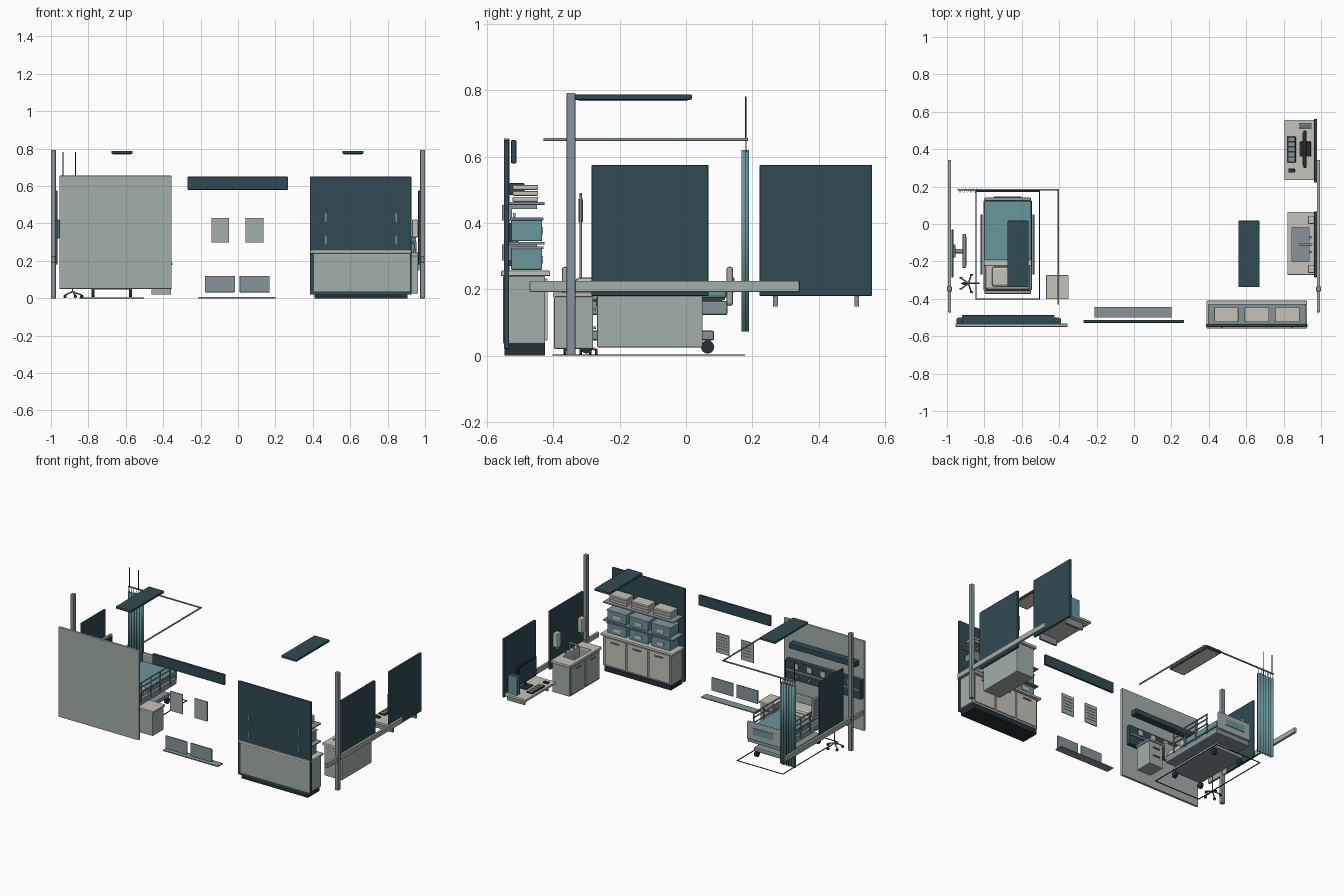
import bpy, bmesh, math
from mathutils import Vector


def mat(name, r, g, b):
    m = bpy.data.materials.new(name)
    m.diffuse_color = (r, g, b, 1)
    return m


DARK = mat("dark_teal", .03, .07, .085)
TEAL = mat("teal", .14, .31, .33)
SAGE = mat("sage_grey", .36, .43, .41)
CREAM = mat("cream", .56, .55, .48)
SLATE = mat("slate", .24, .30, .32)
BLACK = mat("charcoal", .02, .028, .032)
LAMP = mat("lamp_diffuser", .75, .68, .55)


def finish(name, bm, m):
    bmesh.ops.recalc_face_normals(bm, faces=bm.faces)
    me = bpy.data.meshes.new(name)
    bm.to_mesh(me)
    bm.free()
    o = bpy.data.objects.new(name, me)
    bpy.context.collection.objects.link(o)
    if m:
        me.materials.append(m)
    return o


def box(name, x, y, z, m, bevel=0):
    bm = bmesh.new()
    bmesh.ops.create_cube(bm, size=1)
    for v in bm.verts:
        v.co = Vector([(a + b) / 2 + (b - a) * c for (a, b), c in zip((x, y, z), v.co)])
    o = finish(name, bm, m)
    if bevel:
        mod = o.modifiers.new("bevel", 'BEVEL')
        mod.width, mod.segments = bevel, 2
    return o


def rod(name, a, b, r, m, n=12):
    a, b = Vector(a), Vector(b)
    bm = bmesh.new()
    bmesh.ops.create_cone(bm, cap_ends=True, segments=n, radius1=r, radius2=r, depth=(b - a).length)
    q = (b - a).to_track_quat('Z', 'Y')
    for v in bm.verts:
        v.co = q @ v.co + (a + b) / 2
    for f in bm.faces:
        f.smooth = len(f.verts) == 4
    return finish(name, bm, m)


# side wall posts and rails, ceiling light panels
for s, side in ((-1, "left"), (1, "right")):
    xs = lambda a, b: tuple(sorted((s * a, s * b)))
    box(side + "_wall_post", xs(.974, 1), (-.36, -.334), (0, .793), SLATE, .003)
    box(side + "_wall_rail", xs(.978, .994), (-.472, .342), (.192, .225), SAGE, .002)
for side, x in (("left", -.62), ("right", .615)):
    box(side + "_light_panel", (x - .057, x + .057), (-.338, .018), (.772, .788), DARK, .004)
    box(side + "_light_diffuser", (x - .048, x + .048), (-.325, .005), (.768, .773), LAMP)

# headwall behind the bed
box("headwall_panel", (-.955, -.355), (-.55, -.533), (.05, .655), SAGE, .003)
box("headwall_upper_rail", (-.92, -.425), (-.535, -.487), (.485, .52), DARK, .004)
box("headwall_service_band", (-.95, -.39), (-.535, -.505), (.27, .40), DARK, .003)
box("headwall_band_trim", (-.94, -.40), (-.507, -.499), (.33, .34), SLATE)
for i in range(5):
    x = -.87 + i * .1
    box(f"outlet_{i}", (x - .016, x + .016), (-.506, -.499), (.35, .385), CREAM, .002)
    rod(f"gas_port_{i}", (x, -.506, .30), (x, -.494, .30), .011, SLATE)

# hospital bed
box("bed_base", (-.785, -.565), (-.31, .085), (.046, .075), SLATE, .006)
box("bed_deck", (-.805, -.545), (-.355, .125), (.122, .165), SLATE, .006)
for y in (-.22, 0):
    box("bed_lift_column", (-.73, -.62), (y - .03, y + .03), (.07, .125), SAGE, .003)
box("mattress", (-.795, -.555), (-.35, .12), (.165, .205), CREAM, .012)
box("blanket", (-.803, -.547), (-.2, .124), (.172, .214), TEAL, .01)
box("blanket_fold", (-.803, -.547), (-.225, -.19), (.175, .219), CREAM, .006)
box("pillow", (-.76, -.59), (-.335, -.228), (.203, .236), CREAM, .014)
box("headboard", (-.80, -.55), (-.375, -.355), (.15, .268), SAGE, .008)
box("footboard", (-.80, -.55), (.122, .142), (.15, .268), SAGE, .008)
box("footboard_inset", (-.75, -.60), (.14, .146), (.19, .235), TEAL, .002)
for x in (-.775, -.575):
    for y in (-.30, .065):
        rod("bed_wheel", (x - .009, y, .026), (x + .009, y, .026), .02, BLACK, 16)
        rod("wheel_stem", (x, y, .026), (x, y, .05), .006, SLATE)
for x in (-.815, -.537):
    for z in (.215, .25, .28):
        rod("side_rail_bar", (x, -.27, z), (x, .05, z), .0045, SLATE, 8)
    for y in (-.265, -.16, -.06, .045):
        rod("side_rail_post", (x, y, .15), (x, y, .28), .0045, SLATE, 8)

# floor marking around the bed
for x in (-.845, -.505):
    box("floor_line", (x - .003, x + .003), (-.403, .178), (0, .003), BLACK)
for y in (-.40, .175):
    box("floor_line", (-.848, -.502), (y - .003, y + .003), (0, .003), BLACK)

# curtain track, hangers and pleated curtain
rod("curtain_track_front", (-.945, .183, .652), (-.405, .183, .652), .005, SLATE, 8)
rod("curtain_track_side", (-.405, .187, .652), (-.405, -.43, .652), .005, SLATE, 8)
for x in (-.935, -.868):
    rod("track_hanger", (x, .18, .65), (x, .18, .782), .0025, BLACK, 8)
bm = bmesh.new()
prev = None
for i in range(61):
    x, y = -.945 + i * .118 / 60, .18 + .011 * math.sin(i * math.pi / 5)
    pair = [bm.verts.new((x, y, z)) for z in (.073, .62)]
    if prev:
        bm.faces.new((prev[0], pair[0], pair[1], prev[1])).smooth = True
    prev = pair
curtain = finish("curtain", bm, TEAL)
curtain.modifiers.new("thickness", 'SOLIDIFY').thickness = .002
for i in range(7):
    rod("curtain_hook", (-.94 + i * .018, .181, .615), (-.94 + i * .018, .181, .652), .002, SLATE, 6)

# left wall panel with patient monitor
box("left_wall_panel", (-.977, -.965), (-.285, -.03), (.18, .575), DARK, .003)
box("monitor_mount", (-.967, -.955), (-.18, -.11), (.32, .42), SLATE, .003)
rod("monitor_arm", (-.96, -.145, .37), (-.91, -.145, .37), .012, SLATE)
box("patient_monitor", (-.917, -.897), (-.235, -.053), (.305, .435), SLATE, .006)
box("patient_screen", (-.898, -.895), (-.222, -.066), (.32, .423), BLACK)

# drip stand
rod("drip_pole", (-.885, -.318, .03), (-.885, -.318, .49), .004, SLATE, 10)
for k in range(5):
    a = k * math.tau / 5
    x, y = -.885 + .05 * math.cos(a), -.318 + .05 * math.sin(a)
    rod("drip_stand_leg", (-.885, -.318, .035), (x, y, .017), .004, SLATE, 8)
    rod("drip_stand_caster", (x, y - .004, .01), (x, y + .004, .01), .009, BLACK, 10)
rod("drip_hook_bar", (-.925, -.318, .485), (-.845, -.318, .485), .003, SLATE, 8)
box("drip_bag", (-.92, -.896), (-.325, -.311), (.40, .475), SAGE, .005)

# bedside cabinet
box("bedside_cabinet", (-.463, -.357), (-.398, -.28), (.02, .178), SAGE, .004)
box("bedside_top", (-.47, -.35), (-.402, -.274), (.178, .19), CREAM, .003)
for z in (.08, .135):
    box("bedside_drawer_handle", (-.435, -.385), (-.281, -.272), (z, z + .007), SLATE)

# middle notice area
box("header_board", (-.27, .267), (-.528, -.512), (.58, .65), DARK, .003)
for x in (-.095, .088):
    box("notice_sheet", (x - .047, x + .047), (-.522, -.515), (.298, .43), SAGE)
    for i in range(5):
        box("notice_rule", (x - .034, x + .034), (-.516, -.513), (.325 + i * .02, .329 + i * .02), SLATE)
for x in (-.096, .089):
    box("low_sign", (x - .08, x + .08), (-.522, -.512), (.032, .12), SLATE, .002)
box("floor_strip", (-.21, .2), (-.5, -.445), (0, .006), SLATE)

# storage unit
box("storage_back_panel", (.385, .927), (-.55, -.534), (.02, .65), DARK, .003)
box("storage_plinth", (.41, .905), (-.548, -.425), (0, .036), BLACK)
box("storage_cabinet", (.405, .92), (-.552, -.425), (.036, .24), SAGE, .003)
box("storage_counter", (.388, .925), (-.558, -.41), (.24, .256), CREAM, .003)
for z in (.335, .455):
    box("storage_shelf", (.395, .92), (-.534, -.427), (z, z + .008), SLATE, .001)
    for x in (.47, .845):
        box("shelf_bracket", (x - .004, x + .004), (-.555, -.45), (z - .012, z), SLATE)
        box("bracket_upright", (x - .004, x + .004), (-.555, -.525), (z - .048, z), SLATE)
for i in range(3):
    x = .493 + i * .164
    box(f"cabinet_door_{i}", (x - .077, x + .077), (-.426, -.418), (.046, .232), CREAM, .002)
    box(f"door_handle_{i}", (x - .03, x + .03), (-.42, -.411), (.205, .212), SLATE)
    for z in (.258, .345):
        box("storage_bin", (x - .07, x + .07), (-.528, -.434), (z, z + .064), TEAL, .004)
        box("bin_lid", (x - .074, x + .074), (-.53, -.43), (z + .063, z + .071), SLATE, .002)
        box("bin_label", (x - .025, x + .025), (-.435, -.431), (z + .02, z + .043), CREAM)
    for k in range(3):
        box("folded_linen", (x - .065, x + .065), (-.524, -.446), (.464 + k * .018, .479 + k * .018), CREAM, .004)

# right wall panels
box("sink_wall_panel", (.963, .978), (-.285, .068), (.18, .575), DARK, .003)
box("desk_wall_panel", (.963, .978), (.222, .562), (.18, .575), DARK, .003)

# sink unit with cut-out basin
cutter = box("basin_cutter", (.845, .935), (-.2, -.02), (.175, .3), SLATE)
cutter.hide_render = True
cutter.hide_viewport = True
for o in (box("sink_cabinet", (.832, .963), (-.268, .05), (.025, .226), SAGE, .003),
          box("sink_counter", (.82, .963), (-.272, .065), (.226, .244), CREAM, .003)):
    mod = o.modifiers.new("basin", 'BOOLEAN')
    mod.object, mod.operation, mod.solver = cutter, 'DIFFERENCE', 'EXACT'
box("basin_floor", (.845, .935), (-.2, -.02), (.174, .178), SLATE)
for a, b in ((-.262, -.112), (-.106, .044)):
    box("sink_door", (.826, .833), (a, b), (.035, .215), SAGE, .002)
    box("sink_door_handle", (.82, .827), ((a + b) / 2 - .025, (a + b) / 2 + .025), (.195, .201), SLATE)
rod("tap_riser", (.948, -.11, .24), (.948, -.11, .3), .006, SLATE)
rod("tap_spout", (.951, -.11, .3), (.885, -.11, .3), .006, SLATE)
rod("tap_outlet", (.888, -.11, .302), (.888, -.11, .28), .006, SLATE)
for y in (-.15, -.07):
    rod("tap_lever", (.945, y, .24), (.945, y, .262), .007, SLATE)
for y in (-.24, .022):
    box("dispenser", (.93, .963), (y - .022, y + .022), (.325, .42), CREAM, .006)
    box("dispenser_nozzle", (.935, .953), (y - .01, y + .01), (.31, .327), SLATE)

# workstation desk
box("desk_top", (.805, .963), (.235, .557), (.19, .206), CREAM, .003)
for y in (.27, .515):
    box("desk_bracket", (.84, .97), (y - .007, y + .007), (.148, .191), SLATE)
box("screen_foot", (.885, .945), (.36, .44), (.206, .212), BLACK, .002)
rod("screen_neck", (.92, .4, .21), (.92, .4, .29), .008, BLACK)
box("desk_screen", (.905, .922), (.3, .5), (.245, .38), BLACK, .004)
box("desk_screen_face", (.902, .906), (.312, .488), (.258, .368), DARK)
box("keyboard", (.818, .865), (.33, .467), (.206, .213), BLACK, .002)
for i in range(5):
    y = .345 + i * .027
    box("key_row", (.825, .858), (y - .01, y + .01), (.212, .216), SLATE)
box("mouse", (.825, .86), (.275, .298), (.206, .217), BLACK, .004)
for y in (.507, .527):
    box("document_file", (.882, .95), (y, y + .013), (.206, .33), TEAL, .002)
